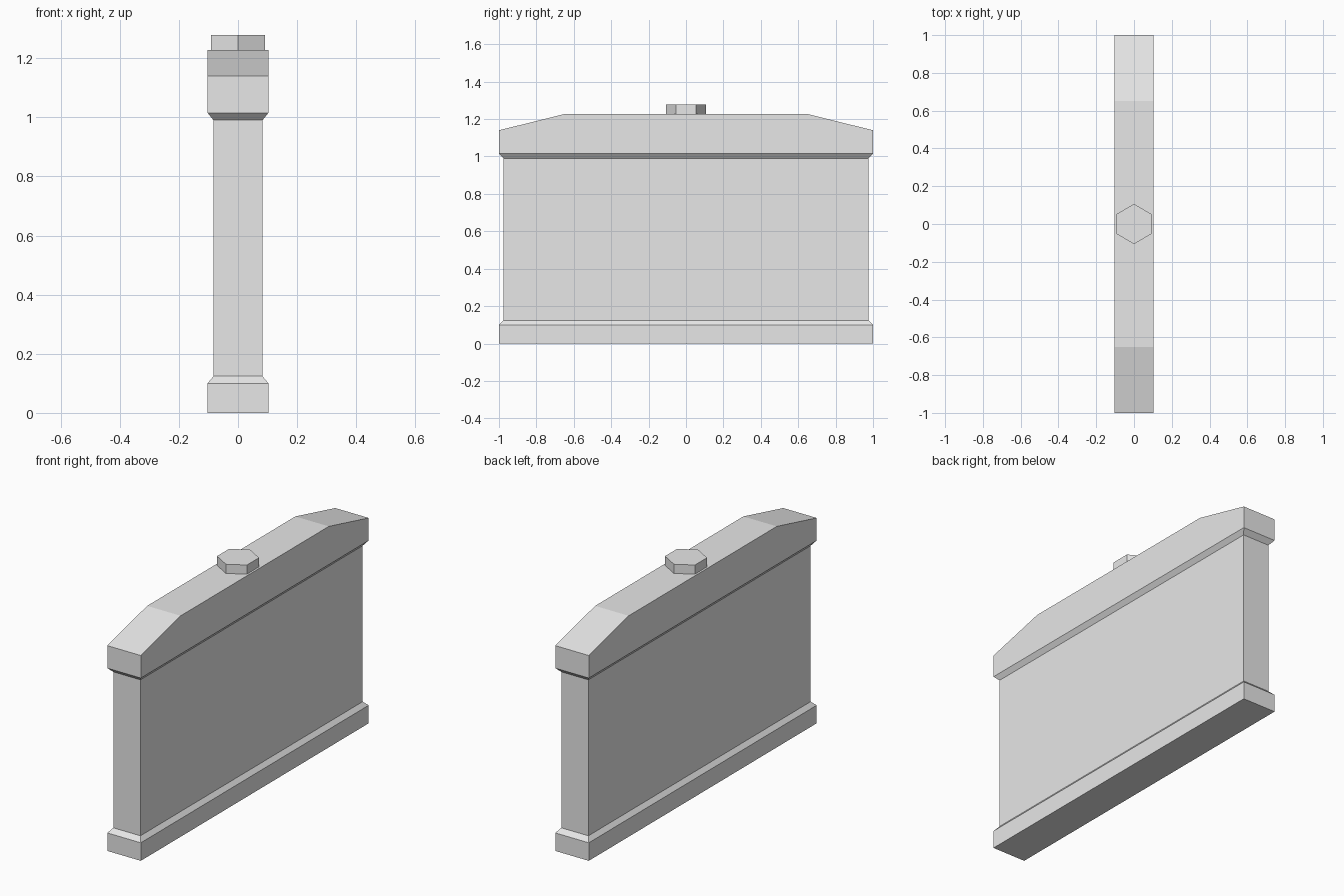
import bpy
import bmesh
from math import pi
from mathutils import Matrix

cube = bpy.data.objects.get("Cube")
if cube:
    bpy.data.objects.remove(cube, do_unlink=True)

# Single plain grey
GREY = (0.8, 0.8, 0.8, 1.0)
grey = bpy.data.materials.new("plain_grey")
grey.use_nodes = True
grey.diffuse_color = GREY
grey.node_tree.nodes["Principled BSDF"].inputs["Base Color"].default_value = GREY

CORE = (0.083, 0.975)   # half width and half length of the wall body
TRIM = (0.103, 1.0)     # half width and half length of base and cap
SHOULDER, RIDGE = 1.14, 1.227


def finish(name, bm):
    bmesh.ops.recalc_face_normals(bm, faces=bm.faces)
    mesh = bpy.data.meshes.new(name)
    bm.to_mesh(mesh)
    bm.free()
    mesh.materials.append(grey)
    obj = bpy.data.objects.new(name, mesh)
    bpy.context.collection.objects.link(obj)
    return obj


def stack(name, levels, bottom=True, top=True):
    """Join rectangular sections given as (half sizes, height)."""
    bm = bmesh.new()
    rings = [[bm.verts.new((sx * hx, sy * hy, z))
              for sx, sy in ((-1, -1), (1, -1), (1, 1), (-1, 1))]
             for (hx, hy), z in levels]
    for low, high in zip(rings, rings[1:]):
        for i in range(4):
            j = (i + 1) % 4
            bm.faces.new((low[i], low[j], high[j], high[i]))
    if bottom:
        bm.faces.new(rings[0])
    if top:
        bm.faces.new(rings[-1])
    return finish(name, bm)


# Base with chamfered upper edge, then the plain body
stack("base", [(TRIM, 0), (TRIM, 0.1), (CORE, 0.124)])
stack("body", [(CORE, 0.124), (CORE, 0.99)], bottom=False, top=False)

# Cap with chamfered lower edge and sloping ends
stack("cap", [(CORE, 0.99), (TRIM, 1.015), (TRIM, SHOULDER),
              ((TRIM[0], 0.65), RIDGE)])

# Hexagonal filler plug on the ridge
bm = bmesh.new()
bmesh.ops.create_cone(
    bm, cap_ends=True, segments=6, radius1=0.106, radius2=0.106, depth=0.051,
    matrix=Matrix.Translation((0, 0, RIDGE + 0.0255)))
if max(abs(v.co.x) for v in bm.verts) > 0.1:
    bmesh.ops.rotate(bm, verts=bm.verts, matrix=Matrix.Rotation(pi / 6, 3, "Z"))
finish("filler_plug", bm)
